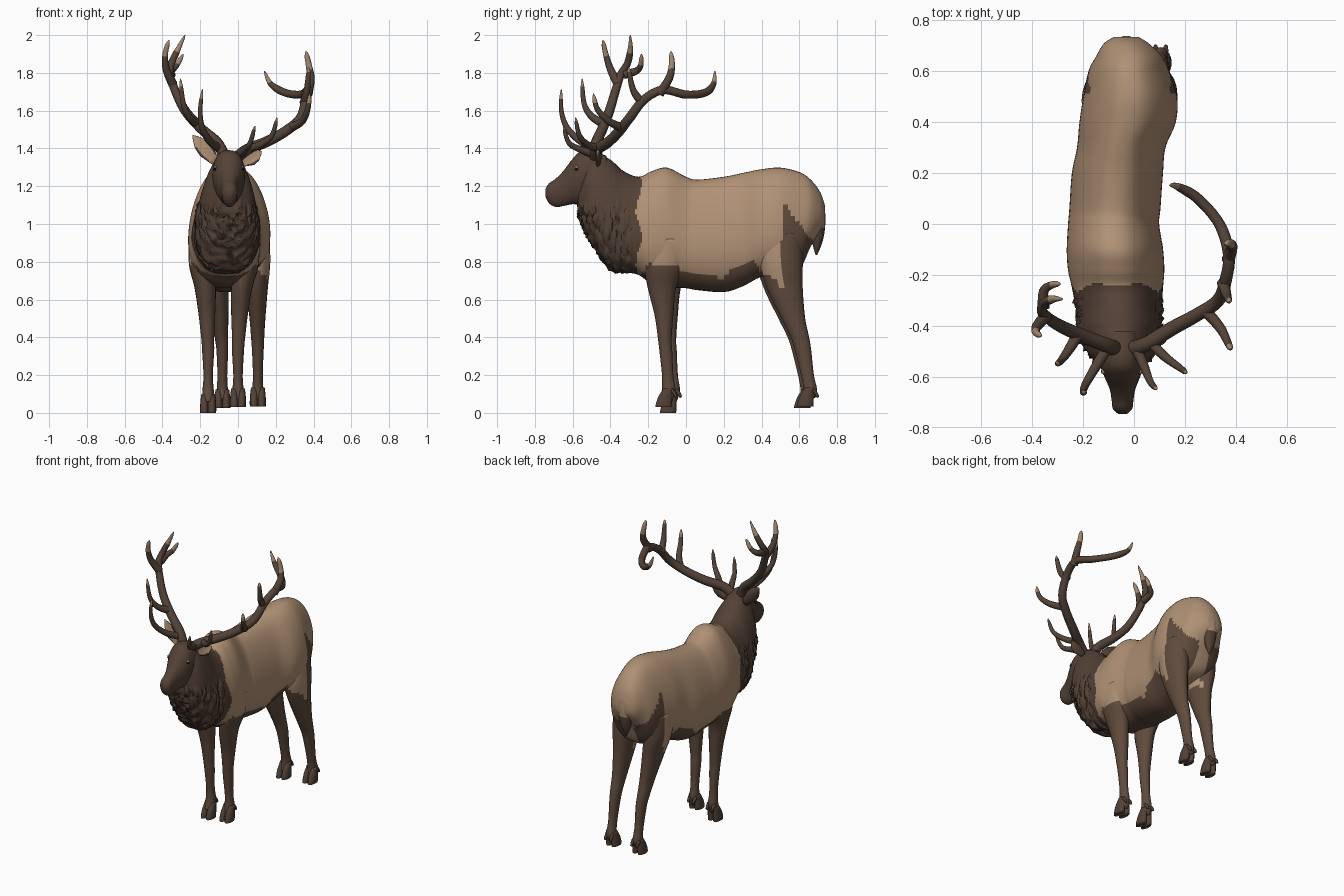
import bpy, bmesh, math, random
from mathutils import Vector

random.seed(4)
COLOURS = {
    "light_fur": (0.43, 0.28, 0.175), "dark_fur": (0.115, 0.070, 0.046),
    "neck_fur": (0.088, 0.054, 0.037), "antler_brown": (0.088, 0.056, 0.039),
    "antler_tip": (0.37, 0.25, 0.16), "hoof_brown": (0.085, 0.053, 0.037),
    "eye_black": (0.01, 0.008, 0.007)}
NAMES = list(COLOURS)
MATS = []
for key, col in COLOURS.items():
    m = bpy.data.materials.new(key)
    m.diffuse_color = (*col, 1)
    MATS.append(m)


def spline(pts, steps):
    """Smooth Catmull-Rom resampling of tuples of any length."""
    out = []
    for i in range(len(pts) - 1):
        p0, p1, p2 = pts[max(i - 1, 0)], pts[i], pts[i + 1]
        p3 = pts[min(i + 2, len(pts) - 1)]
        for s in range(steps):
            t = s / steps
            out.append(tuple(0.5 * (2 * b + (c - a) * t + (2 * a - 5 * b + 4 * c - d) * t * t
                                    + (3 * b - a - 3 * c + d) * t ** 3)
                             for a, b, c, d in zip(p0, p1, p2, p3)))
    return out + [tuple(pts[-1])]


def lerp_table(x, table):
    for (x0, y0), (x1, y1) in zip(table, table[1:]):
        if x <= x1:
            return y0 + (y1 - y0) * max(0, (x - x0) / (x1 - x0))
    return table[-1][1]


def skin(name, rings, rule):
    """Join rings of points into a closed smooth mesh; rule picks each face's colour."""
    bm = bmesh.new()
    rows = [[bm.verts.new(p) for p in r] for r in rings]
    n = len(rows[0])
    for a, b in zip(rows, rows[1:]):
        for j in range(n):
            bm.faces.new((a[j], a[(j + 1) % n], b[(j + 1) % n], b[j]))
    bm.faces.new(rows[0])
    bm.faces.new(rows[-1][::-1])
    bmesh.ops.recalc_face_normals(bm, faces=bm.faces)
    for f in bm.faces:
        f.smooth = True
        f.material_index = NAMES.index(rule(f.calc_center_median(), f.normal))
    me = bpy.data.meshes.new(name)
    bm.to_mesh(me)
    bm.free()
    for m in MATS:
        me.materials.append(m)
    ob = bpy.data.objects.new(name, me)
    bpy.context.collection.objects.link(ob)
    return ob


def upright(stations, steps, sides, narrow, rough=None):
    """Egg-shaped rings along y from (y, centre x, half width, z bottom, z top)."""
    rings = []
    for y, cx, hw, z0, z1 in spline(stations, steps):
        ring = []
        for j in range(sides):
            t = 2 * math.pi * j / sides
            c, s = math.cos(t), math.sin(t)
            c = math.copysign(abs(c) ** 0.85, c)
            p = Vector((cx + hw * c * (1 - narrow * s), y, (z0 + z1) / 2 + (z1 - z0) / 2 * s))
            if rough:
                p += rough(p)
            ring.append(p)
        rings.append(ring)
    return rings


def level(stations, steps, sides=20):
    """Flat oval rings from (x, y, z, radius x, radius y)."""
    return [[Vector((x + rx * math.cos(2 * math.pi * j / sides),
                     y + ry * math.sin(2 * math.pi * j / sides), z)) for j in range(sides)]
            for x, y, z, rx, ry in spline(stations, steps)]


def tube(pts, r0, r1, steps=8, sides=12):
    """Tapered round branch, pointed at the end."""
    path = [Vector(p) for p in spline(pts, steps)]
    rings, last = [], len(path) - 1
    for i, p in enumerate(path):
        d = (path[min(i + 1, last)] - path[max(i - 1, 0)]).normalized()
        u = d.cross(Vector((0.3, 1, 0.2))).normalized()
        v = d.cross(u)
        f = i / last
        r = (r0 + (r1 - r0) * f) * (1 if f < 0.85 else max(0.12, ((1 - f) / 0.15) ** 0.6))
        rings.append([p + r * (u * math.cos(2 * math.pi * j / sides)
                               + v * math.sin(2 * math.pi * j / sides)) for j in range(sides)])
    return rings


# Coat pattern: dark neck, belly, legs and back of the thighs, pale flanks and rump
BELLY = [(-0.27, 0.69), (-0.2, 0.79), (-0.05, 0.78), (0.0, 0.74), (0.2, 0.72),
         (0.29, 0.80), (0.36, 0.80), (0.42, 0.73), (0.5, 0.68), (0.6, 0.66)]


def coat(c, n):
    if c.y < -0.25 + 0.015 * math.sin(c.z * 22):
        return "neck_fur"
    if c.z < lerp_table(c.y, BELLY) + 0.008 * math.sin(c.y * 60):
        return "dark_fur"
    if c.y > 0.51 and c.z < 1.12 - 1.3 * (c.y - 0.51) and abs(c.x + 0.02) > 0.05:
        return "dark_fur"
    return "light_fur"


def shaggy(p):
    k = 0.012 if p.y < -0.3 and p.z < 1.1 else 0
    return Vector([random.uniform(-k, k) for _ in range(3)])


# Body and mane
body = [(0.735, -0.03, 0.045, 1.0, 1.10), (0.71, -0.03, 0.085, 0.96, 1.17),
        (0.66, -0.02, 0.125, 0.88, 1.235), (0.6, -0.02, 0.155, 0.76, 1.275),
        (0.5, -0.015, 0.18, 0.72, 1.298), (0.4, -0.025, 0.185, 0.72, 1.29),
        (0.3, -0.05, 0.17, 0.67, 1.27), (0.2, -0.065, 0.175, 0.64, 1.25),
        (0.06, -0.075, 0.175, 0.65, 1.235), (0.0, -0.08, 0.175, 0.66, 1.25),
        (-0.1, -0.075, 0.185, 0.665, 1.298), (-0.18, -0.07, 0.185, 0.68, 1.28),
        (-0.25, -0.065, 0.175, 0.73, 1.25), (-0.33, -0.06, 0.165, 0.745, 1.28),
        (-0.4, -0.057, 0.16, 0.755, 1.34), (-0.48, -0.053, 0.14, 0.86, 1.375),
        (-0.53, -0.05, 0.11, 0.95, 1.36), (-0.57, -0.047, 0.06, 1.04, 1.28)]
skin("body", upright(body, 8, 56, 0.2, shaggy), coat)

# Head with muzzle
head = [(-0.42, -0.05, 0.07, 1.14, 1.36), (-0.5, -0.05, 0.085, 1.1, 1.39),
        (-0.56, -0.048, 0.083, 1.1, 1.383), (-0.6, -0.046, 0.07, 1.105, 1.345),
        (-0.65, -0.045, 0.05, 1.095, 1.28), (-0.69, -0.045, 0.043, 1.09, 1.24),
        (-0.725, -0.045, 0.038, 1.11, 1.215), (-0.745, -0.045, 0.018, 1.145, 1.185)]
skin("head", upright(head, 5, 28, -0.08), lambda c, n: "neck_fur")

# Eyes with pale lids
for s in (-1, 1):
    for nm, mat, dz, r in (("eye", "eye_black", 0, 0.013), ("eyelid", "light_fur", 0.010, 0.012)):
        x = -0.048 + s * 0.071
        skin(nm, upright([(-0.578 + r * k, x, max(0.002, r * 0.8 * math.sqrt(1 - k * k)),
                           1.29 + dz - 0.008 * (1 - k * k), 1.29 + dz + 0.008 * (1 - k * k))
                          for k in (-0.98, -0.5, 0, 0.5, 0.98)], 2, 10, 0),
             lambda c, n, m=mat: m)

# Ears: flattened leaves, pale on the front
for nm, base, tip in (("left_ear", (-0.11, -0.46, 1.32), (-0.24, -0.45, 1.47)),
                      ("right_ear", (0.015, -0.46, 1.32), (0.125, -0.46, 1.385))):
    b, t = Vector(base), Vector(tip)
    side = (t - b).cross(Vector((0, 1, 0))).normalized()
    rings = []
    for k, w in ((0, 0.02), (0.2, 0.03), (0.45, 0.042), (0.7, 0.036), (0.9, 0.016), (1, 0.002)):
        rings.append([b.lerp(t, k) + side * w * math.cos(a) + Vector((0, 1, 0)) *
                      (w * 0.35 * math.sin(a) + 0.35 * w * math.cos(a) ** 2 * -1)
                      for a in [2 * math.pi * j / 16 for j in range(16)]])
    mid = (b + t) / 2
    skin(nm, rings, lambda c, n, m=mid, s=side: "light_fur"
         if n.y < -0.3 and abs((c - m).dot(s)) < 0.024 else "neck_fur")

# Tail
skin("tail", level([(-0.03, 0.67, 1.14, 0.03, 0.03), (-0.03, 0.70, 1.07, 0.045, 0.035),
                    (-0.03, 0.70, 0.98, 0.045, 0.036), (-0.03, 0.695, 0.9, 0.032, 0.026),
                    (-0.03, 0.69, 0.835, 0.004, 0.004)], 6),
     lambda c, n: "light_fur" if c.z > 0.985 else "neck_fur")

# Legs: (offset from foot x, y, z, radius x, radius y)
FRONT = [(1.0, -0.10, 0.92, 0.06, 0.11), (0.8, -0.105, 0.78, 0.065, 0.105),
         (0.35, -0.115, 0.66, 0.056, 0.075), (0.15, -0.105, 0.52, 0.044, 0.05),
         (0.05, -0.10, 0.39, 0.034, 0.036), (0, -0.095, 0.33, 0.032, 0.034),
         (0, -0.085, 0.2, 0.025, 0.03), (0, -0.08, 0.12, 0.03, 0.036),
         (0, -0.095, 0.06, 0.034, 0.034)]
HIND = [(1.0, 0.49, 0.95, 0.07, 0.115), (0.9, 0.495, 0.8, 0.075, 0.115),
        (0.5, 0.515, 0.66, 0.058, 0.095), (0.2, 0.56, 0.5, 0.042, 0.063),
        (0.1, 0.595, 0.4, 0.035, 0.049), (0, 0.612, 0.33, 0.031, 0.043),
        (0, 0.635, 0.2, 0.026, 0.034), (0, 0.65, 0.12, 0.03, 0.036),
        (0, 0.635, 0.075, 0.034, 0.034)]
for nm, prof, fx, spread, dy, foot in (
        ("front_leg_left", FRONT, -0.158, -0.045, 0.012, 0.0),
        ("front_leg_right", FRONT, 0.0, 0.055, -0.012, 0.03),
        ("hind_leg_left", HIND, -0.083, -0.05, -0.008, 0.025),
        ("hind_leg_right", HIND, 0.105, -0.01, 0.008, 0.035)):
    rings = level([(fx + spread * k, y + dy, z, rx, ry) for k, y, z, rx, ry in prof], 6)
    skin(nm, rings, coat)
    fy = prof[-1][1] + dy
    for s in (-1, 1):
        # Cloven hoof halves and dewclaws
        x = fx + s * 0.02
        skin("hoof", level([(x, fy + 0.012, foot + 0.1, 0.016, 0.024),
                            (x, fy - 0.002, foot + 0.06, 0.021, 0.036),
                            (x, fy - 0.01, foot + 0.02, 0.023, 0.043),
                            (x, fy - 0.012, foot, 0.022, 0.044)], 3, 14),
             lambda c, n: "hoof_brown")
        skin("dewclaw", tube([(x, fy + 0.03, 0.12), (x, fy + 0.048, 0.1), (x, fy + 0.056, 0.08)],
                             0.012, 0.007, 3, 8), lambda c, n: "hoof_brown")


# Antlers: beam first, then tines; each has a pale tip
def antler(name, branches):
    for i, (pts, r0, r1, tip) in enumerate(branches):
        end = Vector(pts[-1])
        skin(name + ("_beam" if i == 0 else "_tine"), tube(pts, r0, r1),
             lambda c, n, e=end, t=tip: "antler_tip" if (c - e).length < t else "antler_brown")


antler("right_antler", [
    ([(-0.01, -0.49, 1.35), (0.05, -0.47, 1.395), (0.15, -0.41, 1.435), (0.25, -0.355, 1.49),
      (0.33, -0.30, 1.56), (0.36, -0.22, 1.66), (0.372, -0.12, 1.71), (0.335, 0.0, 1.685),
      (0.25, 0.1, 1.695), (0.175, 0.145, 1.74), (0.14, 0.153, 1.81)], 0.031, 0.018, 0.07),
    ([(0.37, -0.14, 1.69), (0.385, -0.09, 1.77), (0.375, -0.075, 1.84), (0.36, -0.08, 1.915)], 0.026, 0.012, 0.1),
    ([(0.35, -0.23, 1.64), (0.365, -0.28, 1.71), (0.375, -0.305, 1.83)], 0.025, 0.01, 0.03),
    ([(0.28, -0.34, 1.51), (0.34, -0.41, 1.545), (0.37, -0.47, 1.61), (0.38, -0.49, 1.69)], 0.024, 0.01, 0.05),
    ([(0.06, -0.46, 1.40), (0.12, -0.52, 1.42), (0.18, -0.565, 1.47), (0.207, -0.585, 1.565)], 0.023, 0.009, 0.025),
    ([(0.01, -0.49, 1.37), (0.04, -0.56, 1.395), (0.065, -0.62, 1.43), (0.09, -0.65, 1.52)], 0.023, 0.009, 0.025)])
antler("left_antler", [
    ([(-0.07, -0.49, 1.35), (-0.11, -0.475, 1.43), (-0.2, -0.44, 1.51), (-0.28, -0.405, 1.60),
      (-0.33, -0.375, 1.70), (-0.36, -0.345, 1.79), (-0.352, -0.31, 1.85), (-0.32, -0.295, 1.92),
      (-0.28, -0.295, 2.0)], 0.031, 0.015, 0.1),
    ([(-0.345, -0.36, 1.74), (-0.38, -0.40, 1.82), (-0.385, -0.425, 1.90), (-0.365, -0.44, 1.975)], 0.025, 0.01, 0.09),
    ([(-0.355, -0.33, 1.79), (-0.355, -0.265, 1.81), (-0.325, -0.24, 1.84), (-0.29, -0.235, 1.90)], 0.024, 0.01, 0.06),
    ([(-0.22, -0.435, 1.53), (-0.26, -0.50, 1.57), (-0.29, -0.54, 1.64), (-0.305, -0.55, 1.77)], 0.024, 0.009, 0.05),
    ([(-0.10, -0.48, 1.40), (-0.15, -0.56, 1.44), (-0.19, -0.63, 1.51), (-0.2, -0.66, 1.60),
      (-0.188, -0.66, 1.715)], 0.023, 0.009, 0.05)])
